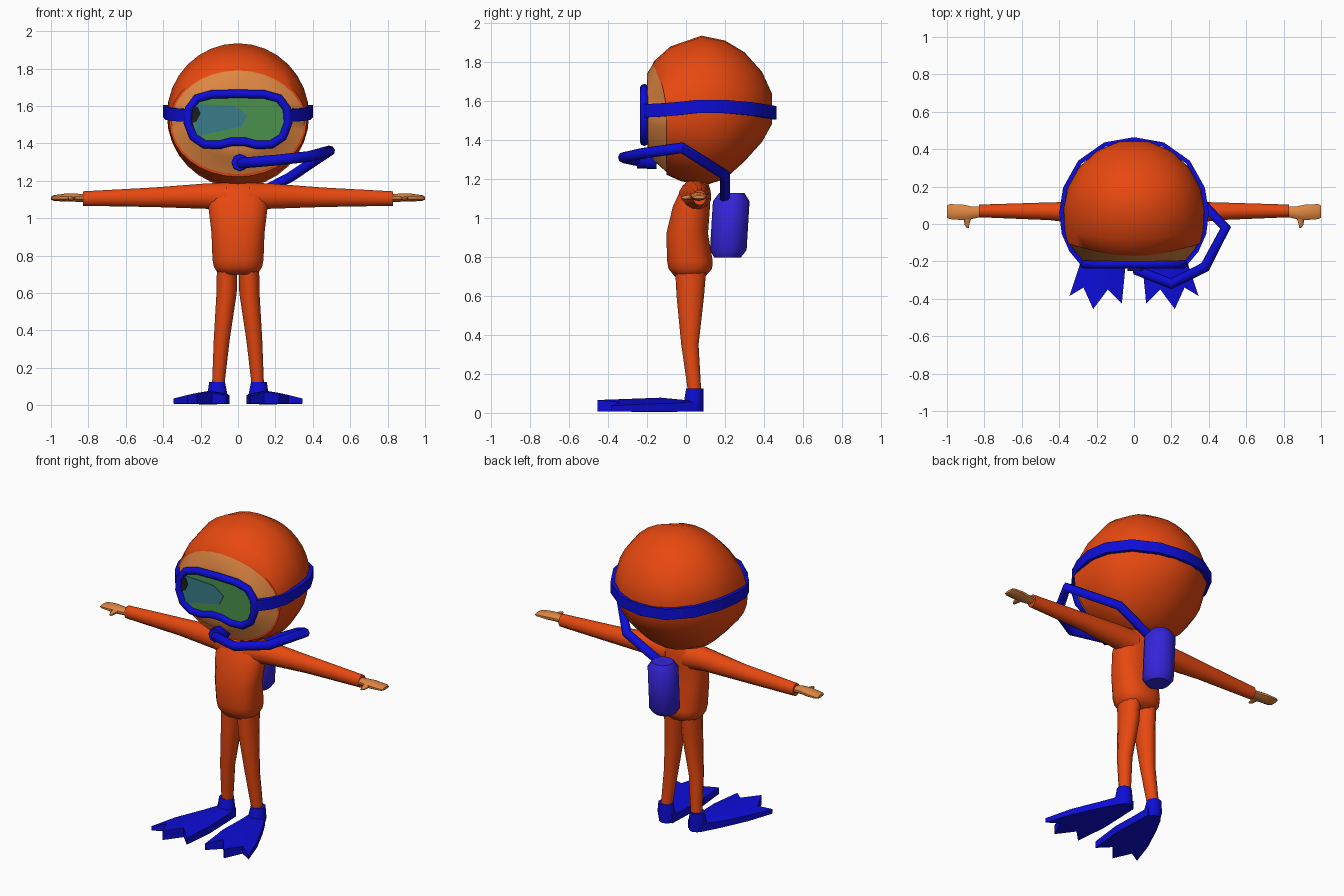
import bpy, bmesh, math
from mathutils import Vector

if "Cube" in bpy.data.objects:
    bpy.data.objects.remove(bpy.data.objects["Cube"])


def material(name, rgb):
    m = bpy.data.materials.new(name)
    m.diffuse_color = (*rgb, 1)
    m.use_nodes = True
    m.node_tree.nodes["Principled BSDF"].inputs["Base Color"].default_value = m.diffuse_color
    return m


ORANGE = material("orange suit", (0.80, 0.065, 0.005))
SKIN = material("skin", (0.74, 0.24, 0.055))
BLUE = material("blue rubber", (0.004, 0.004, 0.68))
TANK = material("violet blue tank", (0.035, 0.018, 0.70))
GREEN = material("green lens", (0.07, 0.28, 0.075))
TEAL = material("teal reflection", (0.04, 0.20, 0.25))
DARK = material("dark lens edge", (0.01, 0.012, 0.015))


def finish(ob, mats, mirror=False, angle=45):
    for m in mats:
        ob.data.materials.append(m)
    if mirror:
        mod = ob.modifiers.new("mirror", 'MIRROR')
        mod.use_mirror_merge = False
    bpy.ops.object.select_all(action='DESELECT')
    ob.select_set(True)
    bpy.context.view_layer.objects.active = ob
    if angle:
        bpy.ops.object.shade_smooth_by_angle(angle=math.radians(angle))
    return ob


def mesh(name, verts, faces, mats, mirror=False, angle=45):
    bm = bmesh.new()
    vs = [bm.verts.new(v) for v in verts]
    for f in faces:
        bm.faces.new([vs[i] for i in f])
    bmesh.ops.recalc_face_normals(bm, faces=bm.faces[:])
    me = bpy.data.meshes.new(name)
    bm.to_mesh(me)
    bm.free()
    ob = bpy.data.objects.new(name, me)
    bpy.context.collection.objects.link(ob)
    return finish(ob, mats, mirror, angle)


def skin_rings(name, rings, mats, mirror=False, angle=45, closed=False):
    """Join equal rings of points; cap both ends unless closed."""
    n, k = len(rings[0]), len(rings)
    faces = [] if closed else [list(range(n))]
    for r in range(k if closed else k - 1):
        a, b = r * n, (r + 1) % k * n
        faces += [(a + i, a + (i + 1) % n, b + (i + 1) % n, b + i) for i in range(n)]
    if not closed:
        faces.append([(k - 1) * n + i for i in range(n)])
    return mesh(name, [p for r in rings for p in r], faces, mats, mirror, angle)


def spow(v, e):
    return math.copysign(abs(v) ** e, v)


def loft(name, axis, sections, mat, n=12, mirror=False, power=2.0, angle=45):
    """Sections: position on axis, centre and radius in the other two axes."""
    rings = []
    for pos, ca, cb, ra, rb in sections:
        ring = []
        for i in range(n):
            t = 2 * math.pi * (i + 0.5) / n
            p = [ca + ra * spow(math.cos(t), 2 / power), cb + rb * spow(math.sin(t), 2 / power)]
            p.insert(axis, pos)
            ring.append(p)
        rings.append(ring)
    return skin_rings(name, rings, [mat], mirror, angle)


def tube(name, path, radius, mat, cyclic=False):
    cu = bpy.data.curves.new(name, 'CURVE')
    cu.dimensions = '3D'
    cu.bevel_depth, cu.bevel_resolution, cu.use_fill_caps = radius, 2, True
    sp = cu.splines.new('POLY')
    sp.points.add(len(path) - 1)
    for p, q in zip(sp.points, path):
        p.co = (*q, 1)
    sp.use_cyclic_u = cyclic
    ob = bpy.data.objects.new(name, cu)
    bpy.context.collection.objects.link(ob)
    bpy.ops.object.select_all(action='DESELECT')
    ob.select_set(True)
    bpy.context.view_layer.objects.active = ob
    bpy.ops.object.convert(target='MESH')
    ob = bpy.context.object
    ob.data.materials.clear()
    return finish(ob, [mat], angle=50)


def plate(name, pts, y0, y1, mat):
    skin_rings(name, [[(x, y, z) for x, z in pts] for y in (y0, y1)], [mat], angle=0)


# Head: rings from face to back (side y, top y, half width, bottom z, top z)
N = 32
head_rings = []
for ys, yt, hx, lo, hi in [
        (-.20, -.20, .15, 1.40, 1.62), (-.195, -.20, .28, 1.32, 1.74),
        (-.10, -.17, .355, 1.235, 1.79), (-.10, -.165, .367, 1.222, 1.803),
        (-.03, -.08, .376, 1.19, 1.88), (.09, .08, .38, 1.165, 1.935),
        (.20, .20, .355, 1.20, 1.91), (.30, .30, .298, 1.29, 1.85),
        (.39, .39, .20, 1.39, 1.75), (.44, .44, .08, 1.48, 1.64)]:
    ring = []
    for i in range(N):
        t = 2 * math.pi * i / N
        s = max(0, math.sin(t)) ** 2
        ring.append((hx * math.cos(t), ys + (yt - ys) * s,
                     (lo + hi) / 2 + (hi - lo) / 2 * math.sin(t)))
    head_rings.append(ring)
head = skin_rings("head", head_rings, [ORANGE, SKIN], angle=50)
for f in head.data.polygons:                       # face opening is skin
    f.material_index = 1 if f.index < 1 + 2 * N else 0

# Diving mask: rim, lens, reflection plates
half = [(0, 1.665), (.14, 1.662), (.22, 1.64), (.262, 1.585), (.268, 1.51),
        (.24, 1.435), (.18, 1.395), (.10, 1.392), (.04, 1.408)]
rim = half + [(0, 1.41)] + [(-x, z) for x, z in half[:0:-1]]
tube("mask_rim", [(x, -.214, z) for x, z in rim], .023, BLUE, cyclic=True)
plate("mask_lens", rim, -.215, -.206, GREEN)
plate("lens_reflection", [(-.24, 1.61), (-.02, 1.60), (.05, 1.55), (.02, 1.49), (-.22, 1.44)],
      -.219, -.213, TEAL)
plate("lens_dark_edge", [(-.25, 1.60), (-.215, 1.595), (-.20, 1.56), (-.22, 1.52), (-.255, 1.50)],
      -.222, -.214, DARK)

# Mask strap around the head
side = [(.275, -.212, 1.55), (.335, -.14, 1.553), (.375, -.05, 1.56), (.388, .06, 1.572),
        (.368, .19, 1.572), (.29, .33, 1.56), (.155, .425, 1.545)]
path = side + [(0, .452, 1.54)] + [(-x, y, z) for x, y, z in side[::-1]]
band = []
for x, y, z in path:
    d = Vector((x, y - .08, 0)).normalized() * .012
    band.append([(x + a * d.x, y + a * d.y, z + b) for a, b in
                 ((-1, -.034), (1, -.034), (1, .034), (-1, .034))])
skin_rings("mask_strap", band, [BLUE], angle=40)

# Breathing hose and air tank
tube("breathing_hose", [(0, -.16, 1.29), (.02, -.25, 1.295), (.20, -.32, 1.31), (.38, -.23, 1.33),
                        (.49, -.02, 1.36), (.28, .20, 1.22), (.01, .20, 1.08)], .029, BLUE)
tube("mouthpiece", [(.01, -.15, 1.295), (.01, -.25, 1.30)], .045, BLUE)
loft("air_tank", 2, [(.797, 0, .213, .068, .068), (.835, 0, .217, .094, .094),
                     (1.085, 0, .232, .094, .094), (1.128, 0, .235, .065, .065)], TANK, n=10)

# Torso
loft("torso", 2, [(.70, 0, .02, .105, .080), (.74, 0, .022, .130, .113), (.78, 0, .020, .138, .118),
                  (.92, 0, .006, .143, .108), (1.06, 0, .028, .160, .096),
                  (1.14, 0, .048, .150, .078), (1.20, 0, .06, .09, .05)],
     ORANGE, n=20, power=2.4, angle=60)

# Arms, hands and thumbs
loft("arms", 0, [(.06, .045, 1.11, .085, .083), (.17, .055, 1.118, .070, .070),
                 (.45, .068, 1.112, .049, .054), (.83, .070, 1.105, .035, .040)], ORANGE, mirror=True)
loft("hands", 0, [(.81, .066, 1.107, .028, .020), (.87, .060, 1.110, .036, .022),
                  (.92, .063, 1.110, .044, .022), (.985, .066, 1.108, .042, .015),
                  (1.0, .066, 1.107, .034, .008)], SKIN, n=10, mirror=True)
loft("thumbs", 1, [(-.022, .888, 1.104, .006, .006), (-.005, .893, 1.105, .013, .011),
                   (.045, .89, 1.108, .026, .015)], SKIN, n=8, mirror=True)

# Legs
loft("legs", 2, [(.08, .108, .047, .033, .034), (.35, .087, .020, .044, .046),
                 (.60, .061, .022, .056, .073), (.73, .058, .024, .057, .082)], ORANGE, mirror=True)

# Flipper boots and three-pointed blades
loft("flipper_boots", 2, [(.008, .105, .030, .050, .060), (.06, .110, .040, .056, .050),
                          (.125, .112, .045, .044, .044)], BLUE, n=10, mirror=True)
outline = [(.055, .06, .06), (.05, -.05, .055), (.045, -.22, .055), (.065, -.425, .050),
           (.14, -.35, .068), (.218, -.455, .066), (.27, -.34, .055), (.345, -.385, .036),
           (.29, -.22, .045), (.21, -.05, .05), (.15, .06, .06)]
n = len(outline)
verts = [(x, y, z) for x, y, z in outline] + [(x, y, .008) for x, y, z in outline]
verts += [(.145, -.13, .078), (.145, -.13, .004)]
faces = []
for i in range(n):
    j = (i + 1) % n
    faces += [(i, j, n + j, n + i), (i, j, 2 * n), (n + i, n + j, 2 * n + 1)]
mesh("flipper_blades", verts, faces, [BLUE], mirror=True, angle=25)
